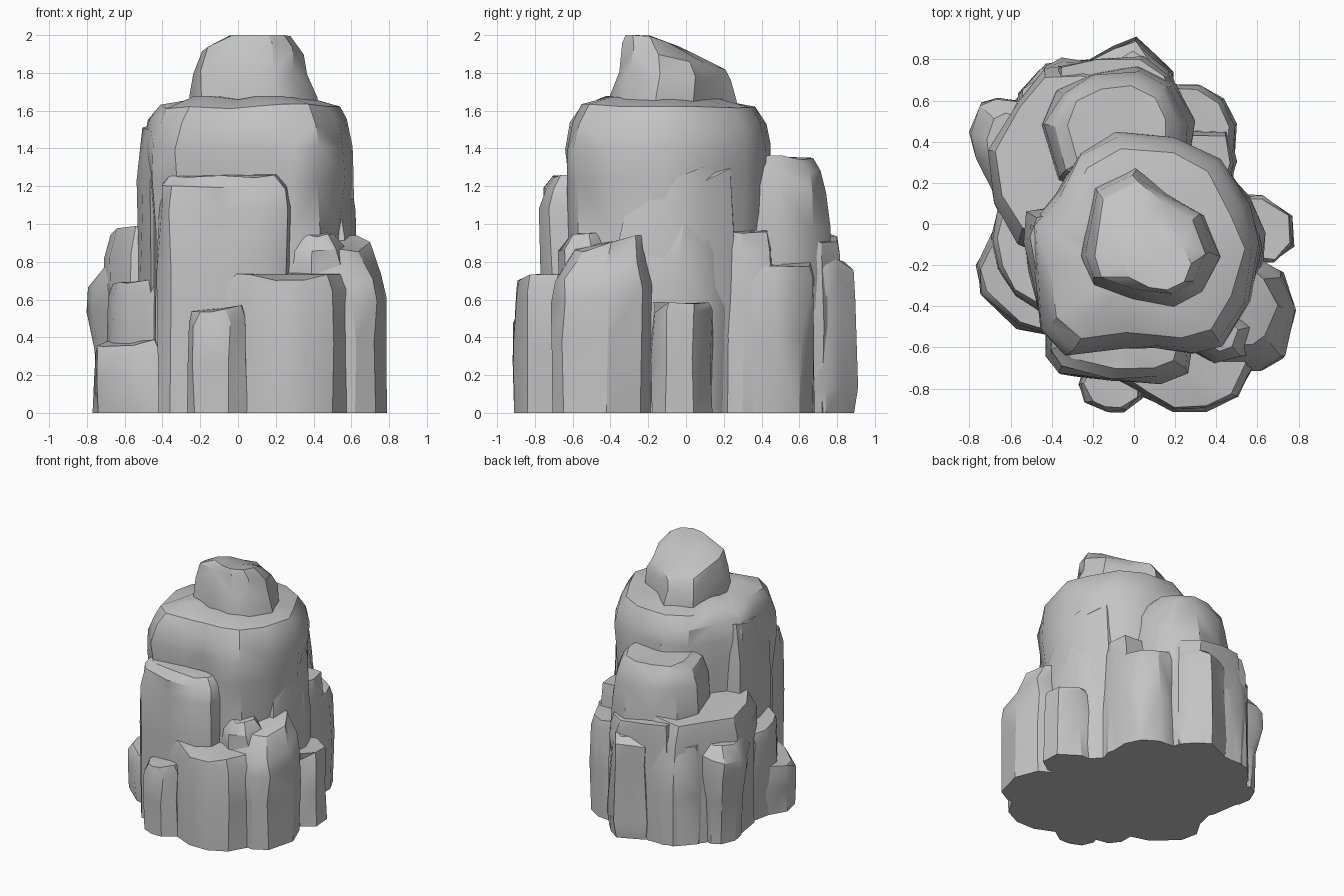
import bpy, bmesh, math, random
from mathutils import Vector

random.seed(7)
if "Cube" in bpy.data.objects:
    bpy.data.objects.remove(bpy.data.objects["Cube"], do_unlink=True)

stone = bpy.data.materials.new("grey stone")
stone.use_nodes = True
GREY = (0.55, 0.55, 0.55, 1)
stone.diffuse_color = GREY
stone.node_tree.nodes["Principled BSDF"].inputs["Base Color"].default_value = GREY
stone.node_tree.nodes["Principled BSDF"].inputs["Roughness"].default_value = 0.9


def rock(name, outline, levels, slope=(0, 0), rough=0.012):
    """Stack scaled copies of an outline; levels are (z, scale, dx, dy). Slope tilts the top."""
    bm = bmesh.new()
    n = len(outline)
    cx = sum(p[0] for p in outline) / n
    cy = sum(p[1] for p in outline) / n
    z0, z1 = levels[0][0], levels[-1][0]
    rings = []
    for i, lev in enumerate(levels):
        z, s, dx, dy = (tuple(lev) + (0, 0))[:4]
        w = (z - z0) / (z1 - z0)
        r = rough if i else 0
        ring = []
        for x, y in outline:
            ox, oy = (x - cx) * s, (y - cy) * s
            zz = z + w * w * (ox * slope[0] + oy * slope[1]) - random.uniform(0, 2 * r)
            ring.append(bm.verts.new((cx + ox + dx + random.uniform(-r, r),
                                      cy + oy + dy + random.uniform(-r, r),
                                      max(z0, min(zz, z1)))))
        rings.append(ring)
    for a, b in zip(rings, rings[1:]):
        for k in range(n):
            m = (k + 1) % n
            # alternate the diagonals for a chiselled surface
            if k % 2:
                bm.faces.new((a[k], a[m], b[m]))
                bm.faces.new((a[k], b[m], b[k]))
            else:
                bm.faces.new((a[k], a[m], b[k]))
                bm.faces.new((a[m], b[m], b[k]))
    bm.faces.new(rings[0][::-1])
    hub = bm.verts.new(sum((v.co for v in rings[-1]), Vector()) / n)
    for k in range(n):
        bm.faces.new((rings[-1][k], rings[-1][(k + 1) % n], hub))
    bmesh.ops.recalc_face_normals(bm, faces=bm.faces)
    me = bpy.data.meshes.new(name)
    bm.to_mesh(me)
    bm.free()
    me.materials.append(stone)
    ob = bpy.data.objects.new(name, me)
    bpy.context.collection.objects.link(ob)
    bpy.ops.object.select_all(action='DESELECT')
    ob.select_set(True)
    bpy.context.view_layer.objects.active = ob
    bpy.ops.object.shade_smooth_by_angle(angle=math.radians(32))


def column(name, outline, top, slope=(0, 0), bevel=0.06, inset=0.82, waist=1.0):
    """Ground-standing pillar with a chipped, bevelled top."""
    rock(name, outline, [(0, 1), (top * 0.5, waist), (top - bevel, 0.97), (top, inset)], slope)


# Central tower and the boulder on its summit
rock("tower",
     [(-0.48, -0.20), (-0.44, -0.50), (-0.32, -0.62), (-0.05, -0.59), (0.12, -0.60), (0.28, -0.63),
      (0.43, -0.58), (0.55, -0.38), (0.61, -0.10), (0.55, 0.08), (0.41, 0.32), (0.20, 0.43),
      (-0.08, 0.45), (-0.27, 0.34), (-0.37, 0.15), (-0.49, 0.00)],
     [(0, 1), (0.95, 0.98), (1.25, 1.01), (1.42, 1.01), (1.56, 0.96), (1.64, 0.86), (1.68, 0.55)],
     rough=0.016)
rock("summit_boulder",
     [(-0.25, -0.15), (-0.20, -0.29), (0.00, -0.36), (0.20, -0.39), (0.33, -0.32), (0.41, -0.15),
      (0.34, 0.04), (0.17, 0.14), (0.00, 0.27), (-0.19, 0.17)],
     [(1.60, 1.02), (1.68, 1.0), (1.80, 0.92, -0.01, 0.01), (1.91, 0.82), (2.0, 0.50, 0.03, -0.07)],
     slope=(0.0, -0.38))

# Shoulders wrapped around the tower
column("left_shoulder",
       [(-0.72, 0.36), (-0.68, 0.10), (-0.58, -0.10), (-0.30, -0.20), (0.00, 0.20), (-0.05, 0.74),
        (-0.22, 0.80), (-0.43, 0.78), (-0.58, 0.60)], 1.0, (0.12, -0.08), 0.16, 0.84)
column("right_shoulder",
       [(0.25, -0.35), (0.57, -0.36), (0.62, -0.12), (0.57, 0.10), (0.46, 0.24), (0.20, 0.26)],
       1.30, (0, 0.85), 0.16, 0.86, 1.05)
rock("left_rib",
     [(-0.52, 0.06), (-0.54, -0.08), (-0.50, -0.24), (-0.46, -0.42), (-0.30, -0.30), (-0.30, 0.10)],
     [(0, 1), (0.9, 1), (1.25, 0.97), (1.52, 0.80, 0.02, 0.02)], (0.1, 0.15))

# Front face, stepping down
rock("front_slab",
     [(-0.42, -0.45), (-0.42, -0.64), (-0.36, -0.72), (-0.10, -0.77), (0.14, -0.78), (0.26, -0.72),
      (0.31, -0.45)],
     [(0, 1), (0.75, 1), (1.10, 0.98), (1.21, 0.94, 0, 0.02), (1.27, 0.82, 0, 0.05)], (0, 0.1))
column("front_ledge",
       [(-0.14, -0.60), (-0.11, -0.74), (0.04, -0.84), (0.20, -0.91), (0.36, -0.91), (0.50, -0.84),
        (0.59, -0.68), (0.50, -0.50), (0.10, -0.45)], 0.75, (0, 0.15), 0.08, 0.86)
column("front_pillar",
       [(-0.27, -0.78), (-0.23, -0.87), (-0.14, -0.91), (-0.05, -0.91), (0.05, -0.84), (0.06, -0.60),
        (-0.20, -0.60)], 0.57, (0.25, 0.1), 0.07, 0.82)
rock("perched_boulder",
     [(0.27, -0.60), (0.40, -0.68), (0.54, -0.65), (0.58, -0.50), (0.45, -0.38), (0.30, -0.42)],
     [(0.60, 1.0), (0.78, 1.02), (0.88, 0.90), (0.96, 0.55)], (0.0, 0.1))

# Right side (+x)
rock("right_buttress",
     [(0.40, -0.70), (0.62, -0.71), (0.73, -0.65), (0.79, -0.42), (0.72, -0.24), (0.60, -0.17),
      (0.40, -0.20)],
     [(0, 0.99), (0.40, 1.0), (0.64, 1.0), (0.77, 0.92, -0.01, 0), (0.94, 0.72, -0.05, 0.04)],
     (-0.15, 0.35))
column("right_pillar",
       [(0.50, -0.18), (0.68, -0.18), (0.78, -0.11), (0.77, 0.04), (0.62, 0.14), (0.50, 0.14)],
       0.59, (0, 0), 0.04, 0.88)
rock("right_wall",
     [(0.30, -0.22), (0.62, -0.24), (0.64, -0.05), (0.57, 0.12), (0.49, 0.20), (0.30, 0.30)],
     [(0, 1), (0.55, 1.03), (0.85, 0.95), (1.08, 0.78, -0.02, 0.02)], (-0.2, 0.2))
column("right_back_block",
       [(0.20, 0.20), (0.46, 0.18), (0.50, 0.30), (0.46, 0.45), (0.20, 0.46)], 0.98, (-0.1, -0.1),
       0.10, 0.78)
column("right_back_column",
       [(0.10, 0.25), (0.48, 0.22), (0.49, 0.48), (0.43, 0.60), (0.32, 0.67), (0.18, 0.68),
        (0.05, 0.60)], 0.80, (-0.12, 0), 0.07, 0.86)

# Back columns
rock("back_block",
     [(-0.36, 0.22), (-0.44, 0.48), (-0.36, 0.64), (-0.20, 0.73), (0.02, 0.75), (0.18, 0.67),
      (0.28, 0.50), (0.25, 0.25), (-0.10, 0.15)],
     [(0, 1.02), (0.75, 1.05), (1.0, 1.03), (1.20, 0.97), (1.31, 0.86), (1.37, 0.68)], (0, -0.06))
column("back_ledge",
       [(-0.40, 0.50), (-0.38, 0.77), (-0.18, 0.80), (0.05, 0.81), (0.18, 0.72), (0.25, 0.50)],
       0.95, (-0.1, -0.2), 0.08, 0.90)
rock("back_spur",
     [(-0.22, 0.60), (-0.20, 0.80), (-0.09, 0.85), (0.00, 0.89), (0.10, 0.82), (0.17, 0.74),
      (0.20, 0.55)],
     [(0, 1), (0.15, 1.05, 0, 0.01), (0.60, 0.97), (0.76, 0.92), (0.82, 0.80, 0, -0.02)])
column("back_left_column",
       [(-0.58, 0.45), (-0.56, 0.64), (-0.46, 0.75), (-0.35, 0.80), (-0.20, 0.79), (-0.15, 0.50)],
       0.80, (0, -0.2), 0.09, 0.84)

# Left side (-x)
rock("left_back_column",
     [(-0.50, 0.12), (-0.68, 0.16), (-0.78, 0.32), (-0.80, 0.44), (-0.74, 0.58), (-0.66, 0.62),
      (-0.50, 0.58)],
     [(0, 0.82, 0.03, 0), (0.35, 0.88, 0.02, 0), (0.56, 1.0), (0.70, 0.98), (0.80, 0.74, 0.04, -0.02)],
     (0.25, 0))
column("left_wall",
       [(-0.40, 0.10), (-0.66, 0.08), (-0.69, -0.06), (-0.66, -0.22), (-0.57, -0.36), (-0.42, -0.45)],
       0.71, (0.1, 0), 0.07, 0.84)
column("left_foot",
       [(-0.45, -0.05), (-0.68, -0.05), (-0.77, -0.20), (-0.74, -0.34), (-0.56, -0.50),
        (-0.42, -0.54), (-0.38, -0.35)], 0.39, (0.1, 0.05), 0.05, 0.88)
